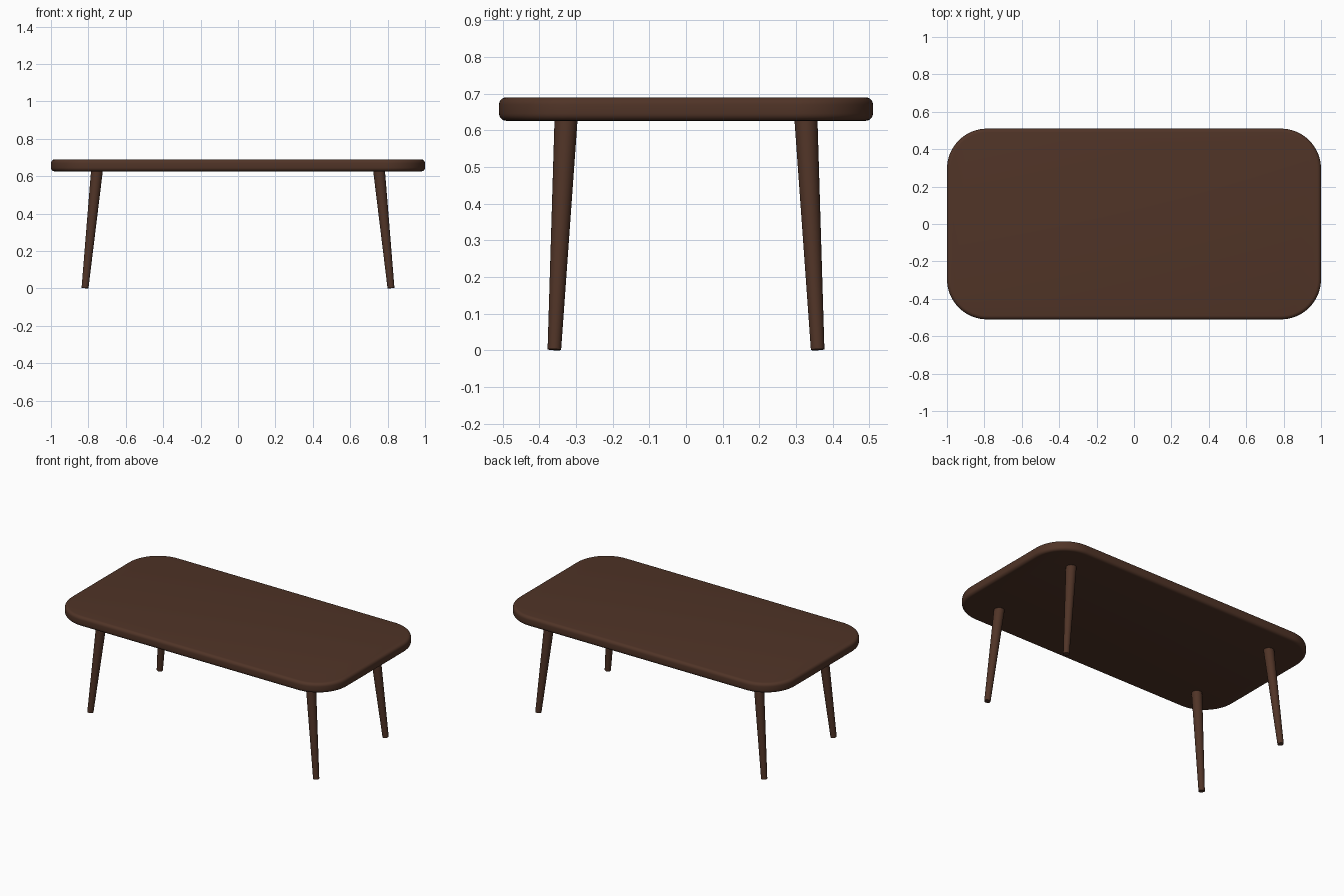
import bpy, bmesh
from math import cos, sin, pi, radians
from mathutils import Vector

if "Cube" in bpy.data.objects:
    bpy.data.objects.remove(bpy.data.objects["Cube"])

wood = bpy.data.materials.new("dark_wood")
wood.diffuse_color = (0.08, 0.034, 0.02, 1)
wood.use_nodes = True
wood.node_tree.nodes["Principled BSDF"].inputs["Base Color"].default_value = wood.diffuse_color


def finish(obj, angle):
    obj.data.materials.append(wood)
    bpy.ops.object.select_all(action='DESELECT')
    obj.select_set(True)
    bpy.context.view_layer.objects.active = obj
    bpy.ops.object.shade_smooth_by_angle(angle=radians(angle))


def make_top(half_x, half_y, z0, z1, radius, edge, steps=16, edge_steps=5):
    # Rounded-rectangle rings, inset along a quarter-round edge at bottom and top
    arcs = [k / edge_steps * pi / 2 for k in range(edge_steps + 1)]
    profile = [(edge * (1 - sin(a)), z0 + edge * (1 - cos(a))) for a in arcs]
    profile += [(inset, z0 + z1 - z) for inset, z in reversed(profile)]
    bm = bmesh.new()
    rings = []
    for inset, z in profile:
        ring = []
        for q, (sx, sy) in enumerate([(1, 1), (-1, 1), (-1, -1), (1, -1)]):
            for i in range(steps + 1):
                a = (q + i / steps) * pi / 2
                ring.append(bm.verts.new((
                    sx * (half_x - radius) + (radius - inset) * cos(a),
                    sy * (half_y - radius) + (radius - inset) * sin(a), z)))
        rings.append(ring)
    n = len(rings[0])
    for lower, upper in zip(rings, rings[1:]):
        for i in range(n):
            j = (i + 1) % n
            bm.faces.new((lower[i], lower[j], upper[j], upper[i]))
    bm.faces.new(rings[0][::-1])
    bm.faces.new(rings[-1])
    mesh = bpy.data.meshes.new("tabletop")
    bm.to_mesh(mesh)
    bm.free()
    obj = bpy.data.objects.new("tabletop", mesh)
    bpy.context.collection.objects.link(obj)
    finish(obj, 40)


def make_leg(name, foot, head):
    # Tapered round leg splayed from head to foot
    axis = head - foot
    bpy.ops.mesh.primitive_cone_add(
        vertices=32, radius1=0.0185, radius2=0.0315, depth=axis.length,
        location=(foot + head) / 2,
        rotation=axis.to_track_quat('Z', 'Y').to_euler())
    leg = bpy.context.object
    leg.name = name
    finish(leg, 40)


make_top(1.0, 0.51, 0.626, 0.69, 0.215, 0.02)

for sx, side in ((-1, "left"), (1, "right")):
    for sy, end in ((-1, "front"), (1, "back")):
        make_leg(f"{end}_{side}_leg",
                 Vector((sx * 0.818, sy * 0.359, 0.002)),
                 Vector((sx * 0.754, sy * 0.327, 0.632)))
